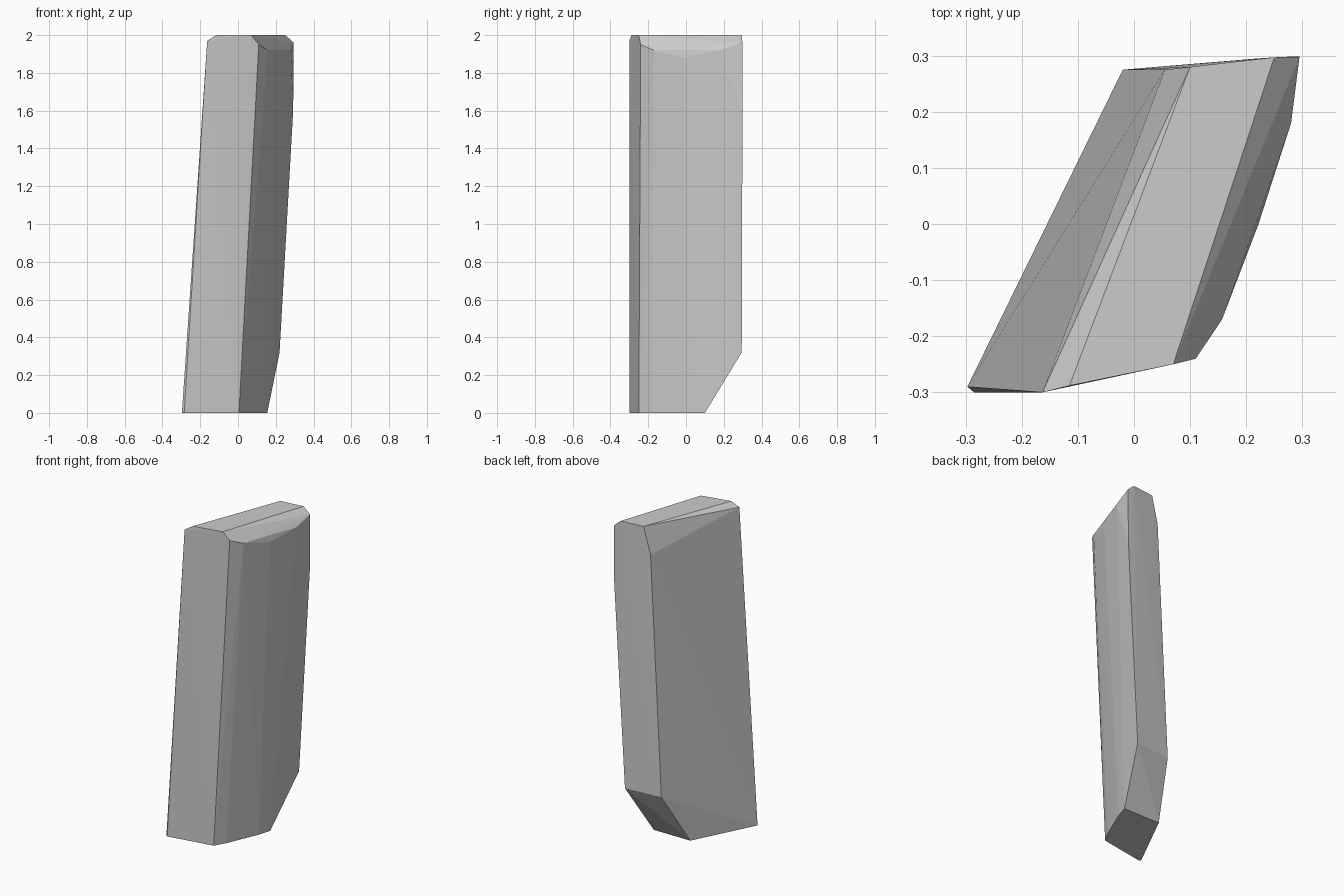
import bpy, bmesh, math

if "Cube" in bpy.data.objects:
    bpy.data.objects.remove(bpy.data.objects["Cube"])

# cross-sections of the leaning slab, from the ground up
base = [(-0.285, -0.30), (-0.297, -0.29), (-0.10, 0.10), (0.155, 0.10),
        (0.13, 0.02), (0.045, -0.18), (0.005, -0.25)]
sections = [(x, y, 0.0) for x, y in base]

# upper edge of the sloped cut at the back of the foot
sections += [(-0.02, 0.275, 0.32), (0.22, 0.295, 0.32)]

# shoulder where the worn bevel under the top begins
sections += [(-0.163, -0.30, 1.97), (0.055, 0.275, 1.83),
             (0.11, -0.24, 1.95), (0.157, -0.17, 1.92),
             (0.222, 0.0, 1.88), (0.28, 0.18, 1.92),
             (0.295, 0.298, 1.96), (0.292, 0.299, 1.60)]

# top face
sections += [(x, y, 2.0) for x, y in
             [(-0.115, -0.288), (0.07, -0.25), (0.25, 0.297), (0.10, 0.28)]]

# faceted stone slab wrapped around the sections
bm = bmesh.new()
for p in sections:
    bm.verts.new(p)
result = bmesh.ops.convex_hull(bm, input=bm.verts[:])
loose = [v for v in bm.verts if not v.link_faces]
bmesh.ops.delete(bm, geom=loose, context='VERTS')
bmesh.ops.dissolve_limit(bm, angle_limit=math.radians(0.5),
                         verts=bm.verts[:], edges=bm.edges[:])
bmesh.ops.recalc_face_normals(bm, faces=bm.faces[:])
mesh = bpy.data.meshes.new("stone_slab")
bm.to_mesh(mesh)
bm.free()
slab = bpy.data.objects.new("stone_slab", mesh)
bpy.context.collection.objects.link(slab)
